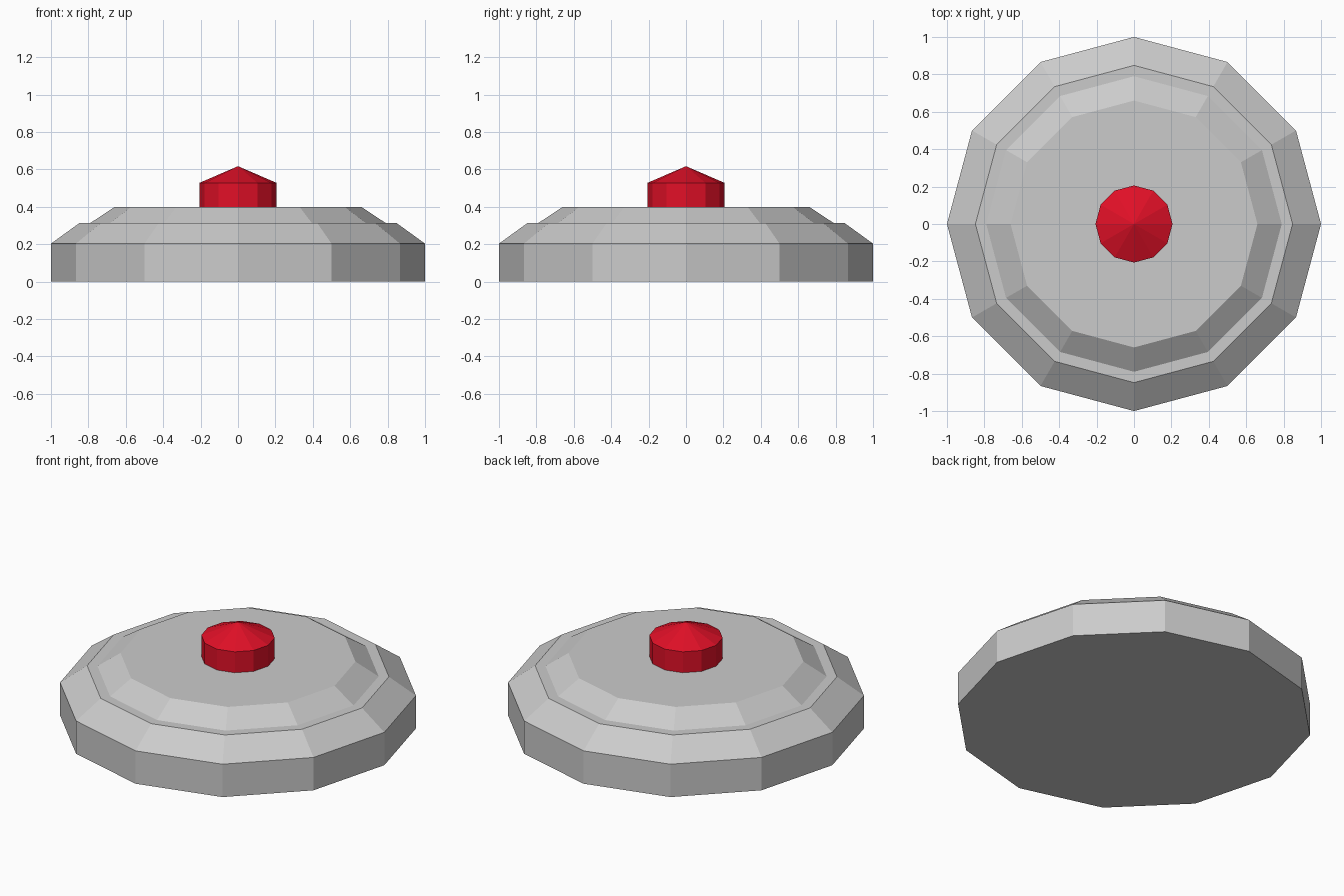
import bpy, bmesh
from math import cos, sin, tau

if "Cube" in bpy.data.objects:
    bpy.data.objects.remove(bpy.data.objects["Cube"])

SIDES = 12

def lathe(name, profile, color=None):
    """Turn an (radius, z) profile, bottom to top, into a closed 12-sided solid."""
    bm = bmesh.new()
    rings = []
    for r, z in profile:
        if r == 0:
            rings.append([bm.verts.new((0, 0, z))] * SIDES)
        else:
            rings.append([bm.verts.new((r * cos(tau * i / SIDES), r * sin(tau * i / SIDES), z))
                          for i in range(SIDES)])
    for low, high in zip(rings, rings[1:]):
        for i in range(SIDES):
            j = (i + 1) % SIDES
            quad = [low[i], low[j], high[j], high[i]]
            bm.faces.new(list(dict.fromkeys(quad)))
    bm.faces.new(rings[0][::-1])
    if profile[-1][0] > 0:
        bm.faces.new(rings[-1])
    bmesh.ops.recalc_face_normals(bm, faces=bm.faces)
    mesh = bpy.data.meshes.new(name)
    bm.to_mesh(mesh)
    bm.free()
    obj = bpy.data.objects.new(name, mesh)
    bpy.context.collection.objects.link(obj)
    if color:
        mat = bpy.data.materials.new(name + "_paint")
        mat.diffuse_color = color
        mat.use_nodes = True
        mat.node_tree.nodes["Principled BSDF"].inputs["Base Color"].default_value = mat.diffuse_color
        mesh.materials.append(mat)
    return obj

# Lower body with sloped shoulder
lathe("base", [(1, 0), (1, 0.203), (0.848, 0.313)])

# Raised bevelled plate on the base
lathe("top_plate", [(0.79, 0.313), (0.66, 0.399)])

# Red button with a shallow pointed cap
lathe("button", [(0.206, 0.399), (0.206, 0.528), (0, 0.617)], (0.75, 0.005, 0.02, 1))
